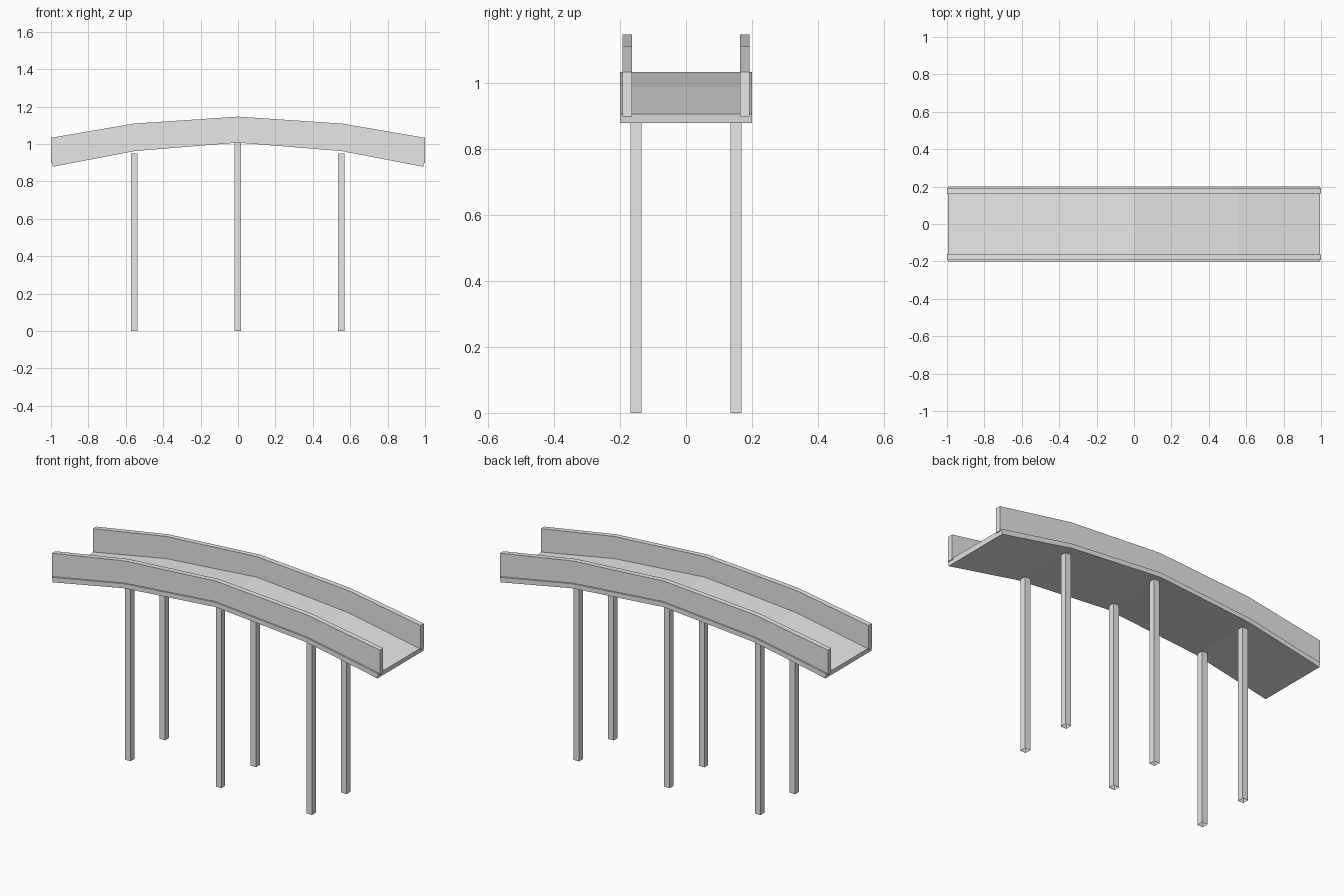
import bpy, bmesh

cube = bpy.data.objects.get("Cube")
if cube:
    bpy.data.objects.remove(cube)

grey = bpy.data.materials.new("light_grey")
grey.use_nodes = True
COLOR = (0.8, 0.8, 0.8, 1)
grey.diffuse_color = COLOR
grey.node_tree.nodes["Principled BSDF"].inputs["Base Color"].default_value = COLOR


def add_object(name, bm):
    bmesh.ops.recalc_face_normals(bm, faces=bm.faces)
    mesh = bpy.data.meshes.new(name)
    bm.to_mesh(mesh)
    bm.free()
    mesh.materials.append(grey)
    obj = bpy.data.objects.new(name, mesh)
    bpy.context.collection.objects.link(obj)
    return obj


def mirrored(half):
    """Half profile from the centre outward -> full profile along x."""
    return [(-x, z) for x, z in reversed(half[1:])] + half


def arched_beam(name, top, bottom, y0, y1):
    """Sweep an arched strip between two profiles, from y0 to y1."""
    bm = bmesh.new()
    rings = []
    for (xt, zt), (xb, zb) in zip(mirrored(top), mirrored(bottom)):
        corners = ((xb, y0, zb), (xb, y1, zb), (xt, y1, zt), (xt, y0, zt))
        rings.append([bm.verts.new(c) for c in corners])
    for a, b in zip(rings, rings[1:]):
        for i in range(4):
            j = (i + 1) % 4
            bm.faces.new((a[i], a[j], b[j], b[i]))
    bm.faces.new(rings[0])
    bm.faces.new(rings[-1])
    return add_object(name, bm)


def post(name, x, y, height, half=0.017):
    """Square hollow post, open at both ends."""
    bm = bmesh.new()
    bmesh.ops.create_cube(bm, size=1)
    caps = [f for f in bm.faces if abs(f.normal.z) > 0.5]
    bmesh.ops.delete(bm, geom=caps, context='FACES_ONLY')
    for v in bm.verts:
        v.co = (x + v.co.x * 2 * half, y + v.co.y * 2 * half,
                (v.co.z + 0.5) * height)
    return add_object(name, bm)


# Deck
arched_beam("deck",
            [(0, 1.033), (0.555, 0.987), (0.995, 0.905)],
            [(0, 1.007), (0.553, 0.962), (0.991, 0.878)], -0.2, 0.2)

# Side walls and posts
for side, s in (("front", -1), ("back", 1)):
    y0, y1 = sorted((s * 0.163, s * 0.192))
    arched_beam(side + "_wall",
                [(0, 1.146), (0.555, 1.109), (1, 1.033)],
                [(0, 1.025), (0.555, 0.979), (1, 0.897)], y0, y1)
    for place, x, h in (("right", -0.555, 0.948), ("middle", -0.001, 1.01),
                        ("left", 0.552, 0.948)):
        post(f"{side}_{place}_post", x, s * 0.151, h)
